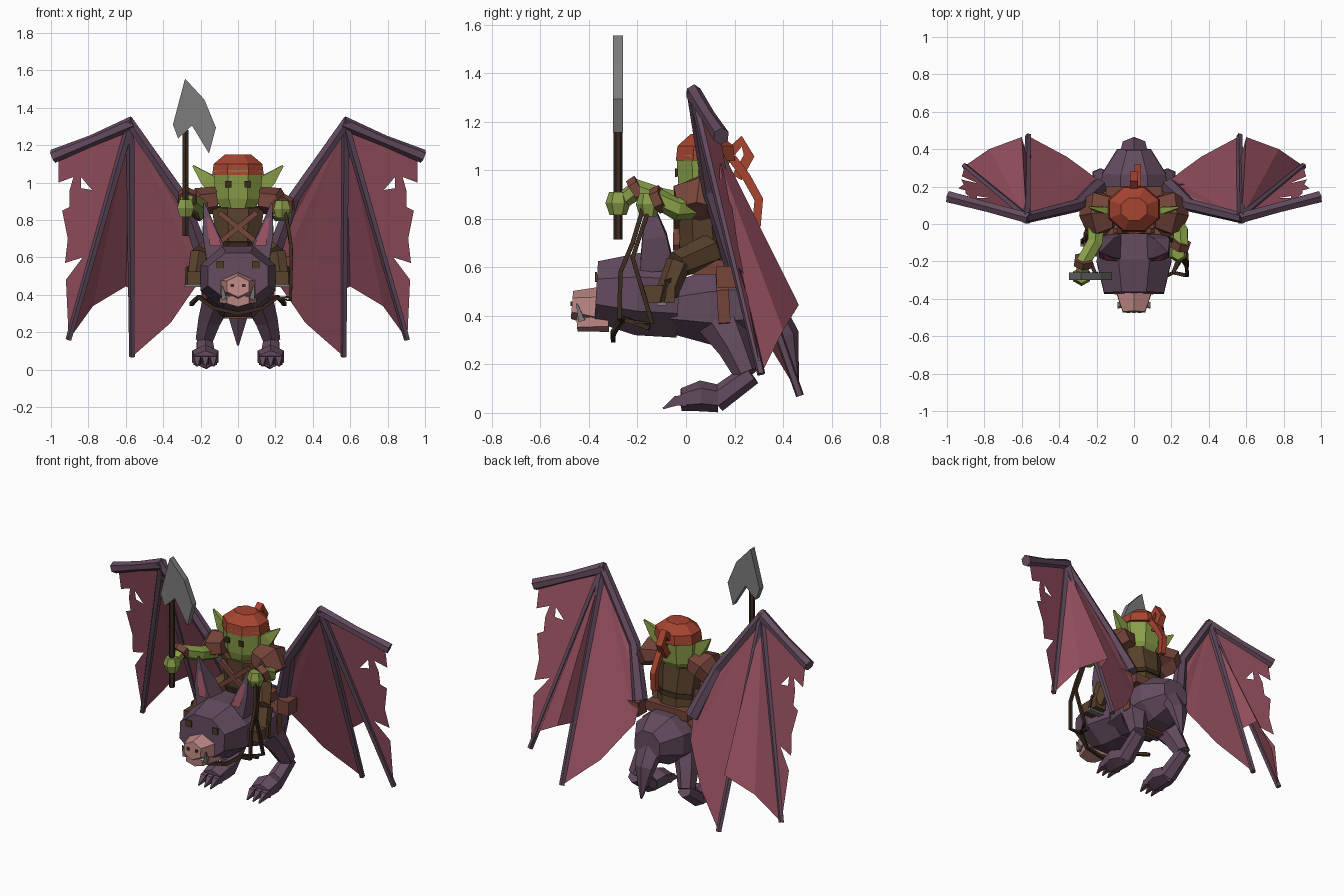
import bpy, bmesh, math
from mathutils import Vector

if "Cube" in bpy.data.objects:
    bpy.data.objects.remove(bpy.data.objects["Cube"])


def material(name, r, g, b):
    m = bpy.data.materials.new(name)
    m.use_nodes = True
    m.diffuse_color = (r, g, b, 1)
    node = next(n for n in m.node_tree.nodes if n.type == 'BSDF_PRINCIPLED')
    node.inputs["Base Color"].default_value = (r, g, b, 1)
    node.inputs["Roughness"].default_value = 0.9
    return m


PURPLE = material("dusky_purple", .125, .07, .112)
MEMBRANE = material("wing_rose", .31, .082, .118)
GREEN = material("skin_green", .25, .34, .065)
RED = material("cap_red", .38, .058, .03)
TAN = material("red_leather", .18, .06, .042)
BROWN = material("brown_cloth", .10, .054, .026)
DARK = material("dark_wood", .045, .024, .014)
PINK = material("snout_pink", .52, .25, .235)
GREY = material("dull_steel", .2, .2, .2)
EYE = material("eye_olive", .07, .045, .015)


def finish(bm, name, mat):
    bmesh.ops.recalc_face_normals(bm, faces=bm.faces[:])
    mesh = bpy.data.meshes.new(name)
    bm.to_mesh(mesh)
    bm.free()
    mesh.materials.append(mat)
    ob = bpy.data.objects.new(name, mesh)
    bpy.context.collection.objects.link(ob)
    return ob


def tube(name, mat, rings, sides=6, up=(0, 0, 1), fixed=False):
    """Skin rings given as (x, y, z, half width, half height)."""
    bm = bmesh.new()
    pts = [Vector(r[:3]) for r in rings]
    loops = []
    for i, r in enumerate(rings):
        lo, hi = (0, -1) if fixed else (max(i - 1, 0), min(i + 1, len(pts) - 1))
        t = (pts[hi] - pts[lo]).normalized()
        a = t.cross(Vector(up)).normalized()
        b = a.cross(t)
        k = 1 / math.cos(math.pi / sides)
        loop = []
        for j in range(sides):
            ang = (2 * j + 1) * math.pi / sides
            loop.append(bm.verts.new(pts[i] + a * (k * r[3] * math.cos(ang)) + b * (k * r[4] * math.sin(ang))))
        loops.append(loop)
    for p, q in zip(loops, loops[1:]):
        for j in range(sides):
            bm.faces.new((p[j], p[(j + 1) % sides], q[(j + 1) % sides], q[j]))
    bm.faces.new(loops[0])
    bm.faces.new(loops[-1])
    return finish(bm, name, mat)


def rod(name, mat, pts, r, sides=5, up=(0, 0, 1)):
    return tube(name, mat, [(*p, r, r) for p in pts], sides, up)


def box(name, mat, c, size):
    bm = bmesh.new()
    bmesh.ops.create_cube(bm, size=1)
    for v in bm.verts:
        v.co = Vector([c[i] + v.co[i] * size[i] for i in range(3)])
    return finish(bm, name, mat)


def fan(name, mat, pts):
    bm = bmesh.new()
    v = [bm.verts.new(p) for p in pts]
    for a, b in zip(v[1:], v[2:]):
        bm.faces.new((v[0], a, b))
    return finish(bm, name, mat)


def holed_sheet(name, mat, loops):
    bm = bmesh.new()
    for loop in loops:
        v = [bm.verts.new(p) for p in loop]
        for i in range(len(v)):
            bm.edges.new((v[i - 1], v[i]))
    bmesh.ops.triangle_fill(bm, edges=bm.edges[:], use_beauty=True)
    return finish(bm, name, mat)


Y = (0, 1, 0)

# Beast body, head and tail
tube("beast_body", PURPLE, [(0, -.08, .43, .15, .1), (0, .1, .435, .19, .155), (0, .27, .45, .17, .15),
                            (0, .4, .45, .09, .09)], 8, fixed=True)
tube("beast_tail", PURPLE, [(0, .34, .45, .08, .05), (0, .42, .32, .06, .04), (0, .46, .13, .005, .005)], 6, Y)
tube("beast_head", PURPLE, [(0, -.37, .5, .16, .125), (0, -.2, .49, .2, .17), (0, -.03, .48, .17, .17)], 8, fixed=True)
tube("snout", PINK, [(0, -.47, .445, .06, .05), (0, -.35, .435, .1, .075)], 6, fixed=True)
tube("lower_jaw", PINK, [(0, -.45, .37, .06, .03), (0, -.32, .38, .1, .04)], 6, fixed=True)
tube("belly_strap", TAN, [(0, .13, .437, .195, .163), (0, .18, .44, .19, .163)], 8, fixed=True)

# Saddle and rider trunk
box("saddle", TAN, (0, .06, .6), (.3, .28, .06))
tube("rider_torso", BROWN, [(0, .08, .58, .13, .1), (0, .07, .72, .12, .1), (0, .06, .87, .14, .09)], 8, Y, True)
tube("belt", DARK, [(0, .075, .67, .13, .11), (0, .07, .7, .13, .11)], 8, Y, True)
tube("rider_head", GREEN, [(0, .06, .83, .07, .07), (0, .07, .91, .12, .1), (0, .07, 1.06, .13, .11)], 8, Y, True)
tube("cap", RED, [(0, .08, 1.04, .138, .122), (0, .08, 1.1, .13, .115), (0, .08, 1.15, .07, .06)], 8, Y, True)
rod("cap_knot", RED, [(0, .17, 1.06), (0, .23, 1.12), (0, .26, 1.06), (0, .21, .97)], .022, 4, (1, 0, 0))
rod("cap_tail", RED, [(.02, .19, 1.05), (.02, .25, .97), (.02, .3, .88), (.02, .29, .77)], .018, 4, (1, 0, 0))

for s in (1, -1):
    side = "left_" if s > 0 else "right_"

    def m(*pts):
        return [(p[0] * s, *p[1:]) for p in pts]

    # Beast face
    tube(side + "beast_ear", PURPLE, m((.11, -.12, .6, .06, .07), (.15, -.13, .73, .04, .05),
                                       (.18, -.15, .89, .004, .004)), 4, Y)
    fan(side + "ear_lining", MEMBRANE, m((.085, -.198, .66), (.15, -.198, .66), (.176, -.156, .86)))
    box(side + "beast_eye", EYE, (.095 * s, -.371, .56), (.04, .009, .04))
    box(side + "nostril", DARK, (.03 * s, -.471, .45), (.018, .008, .018))
    tube(side + "tusk", GREY, m((.075, -.43, .38, .014, .014), (.085, -.45, .45, .003, .003)), 4, Y)

    # Beast legs, feet and claws
    tube(side + "thigh", PURPLE, m((.1, .13, .4, .08, .09), (.15, .2, .27, .06, .06), (.18, .25, .16, .045, .045)), 6, Y)
    tube(side + "shin", PURPLE, m((.18, .27, .16, .04, .04), (.17, .12, .05, .05, .045)), 6)
    tube(side + "foot", PURPLE, m((.17, .13, .06, .05, .05), (.175, .06, .07, .07, .055),
                                  (.175, -.02, .055, .06, .04)), 6, fixed=True)
    for i in (-1, 0, 1):
        x = .175 + i * .043
        tube(side + "claw", PURPLE, m((x, 0, .05, .02, .025), (x, -.04, .05, .018, .02),
                                      (x, -.095, .018, .003, .003)), 4)

    # Wing bones
    E, T, A, B = (.575, .035, 1.31), (.99, .145, 1.14), (.905, .31, .16), (.565, .47, .07)
    mid, root = (.3, .1, .92), (.19, .2, .62)
    tube(side + "wing_forearm", PURPLE, m((.56, .03, 1.32, .028, .032), (.78, .09, 1.225, .026, .026), (*T, .03, .032)), 6)
    tube(side + "wing_upper_arm", PURPLE, m((.585, .03, 1.33, .025, .025), (*mid, .03, .03), (*root, .04, .04)), 6, Y)
    for tip in (A, B):
        tube(side + "wing_finger", PURPLE, m((*E, .02, .02), (*tip, .014, .014)), 5, Y)

    # Wing membranes with torn outer edge
    corner = (.6, .465, .445)
    fan(side + "inner_membrane", MEMBRANE, m(E, mid, root, (.2, .24, .48), (.25, .28, .41), (.36, .36, .25), B))
    fan(side + "outer_membrane", MEMBRANE, m(E, (.57, .35, .43), corner, (.775, .4, .34), A))

    def flat(pts):
        return m(*[(x, .04 + .186 * (x - .575) - .183 * (z - 1.3), z) for x, z in pts])

    torn = [(.575, 1.3), (.96, 1.14), (.96, 1.0), (.88, 1.03), (.9, .96), (.9, .87), (.94, .85), (.91, .7),
            (.925, .57), (.83, .6), (.92, .48), (.905, .16)]
    holed_sheet(side + "torn_membrane", MEMBRANE, [flat(torn), flat([(.78, .96), (.84, 1.03), (.84, .97)])])

    # Rider face and shoulders
    tube(side + "rider_ear", GREEN, m((.1, .07, .96, .02, .05), (.17, .075, 1.02, .018, .035), (.24, .09, 1.09, .004, .004)), 4)
    box(side + "rider_eye", DARK, (.05 * s, -.04, .99), (.032, .009, .035))
    tube(side + "shoulder_guard", TAN, m((.11, .06, .91, .08, .06), (.19, .06, .9, .11, .07), (.25, .05, .83, .08, .05)), 6)
    rod(side + "chest_strap", TAN, m((.1, -.035, .84), (-.1, -.04, .68)), .014, 4)

    # Rider legs, boots and stirrups
    tube(side + "rider_thigh", BROWN, m((.1, .1, .67, .06, .06), (.2, -.04, .61, .05, .05)), 6)
    tube(side + "rider_shin", BROWN, m((.21, -.03, .62, .045, .045), (.23, -.08, .49, .04, .04)), 6, Y)
    box(side + "boot", BROWN, (.23 * s, -.11, .49), (.08, .13, .07))
    box(side + "stirrup", GREY, (.23 * s, -.1, .449), (.11, .04, .012))
    rod(side + "stirrup_strap", DARK, m((.17, .03, .6), (.27, -.08, .54), (.275, -.1, .45)), .008, 4)

    # Bridle
    rod(side + "bridle", DARK, m((0, -.3, .3), (.13, -.3, .33), (.21, -.26, .39), (.25, -.15, .35)), .01, 4)

box("pouch", TAN, (.235, .17, .56), (.08, .09, .09))

# Rider arms
for side, sh, el, wr, hand in (("right_", (-.2, .03, .85), (-.21, -.1, .88), (-.27, -.2, .92), (-.28, -.28, .865)),
                               ("left_", (.2, .03, .85), (.25, -.04, .84), (.25, -.11, .88), (.235, -.155, .86))):
    tube(side + "arm", GREEN, [(*sh, .045, .045), (*el, .04, .04), (*wr, .038, .038), (*hand, .03, .03)], 6)
    w, h = Vector(wr), Vector(hand)
    d = (h - w).normalized() * .02
    tube(side + "bracer", TAN, [(*(w - d), .048, .048), (*(w + d), .048, .048)], 6)
    x, y, z = hand
    tube(side + "hand", GREEN, [(x, y, z - .05, .03, .03), (x, y, z, .045, .045), (x, y, z + .045, .032, .032)], 6, Y)

# Reins
rod("outer_rein", DARK, [(.24, -.16, .9), (.28, -.22, .7), (.285, -.27, .58), (.28, -.275, .39), (.21, -.26, .38)], .009, 4, Y)
rod("inner_rein", DARK, [(.26, -.16, .82), (.285, -.22, .64), (.28, -.14, .37), (.21, -.26, .38)], .009, 4, Y)

# Axe
rod("axe_pole", DARK, [(-.28, -.28, .715), (-.28, -.28, 1.28)], .016, 6, Y)
blade = [(-.283, 1.556), (-.18, 1.444), (-.118, 1.294), (-.155, 1.155), (-.246, 1.305), (-.32, 1.235), (-.348, 1.31)]
bm = bmesh.new()
face = bm.faces.new([bm.verts.new((x, -.3, z)) for x, z in blade])
ext = bmesh.ops.extrude_face_region(bm, geom=[face])
for v in ext["geom"]:
    if isinstance(v, bmesh.types.BMVert):
        v.co.y += .04
finish(bm, "axe_blade", GREY)
